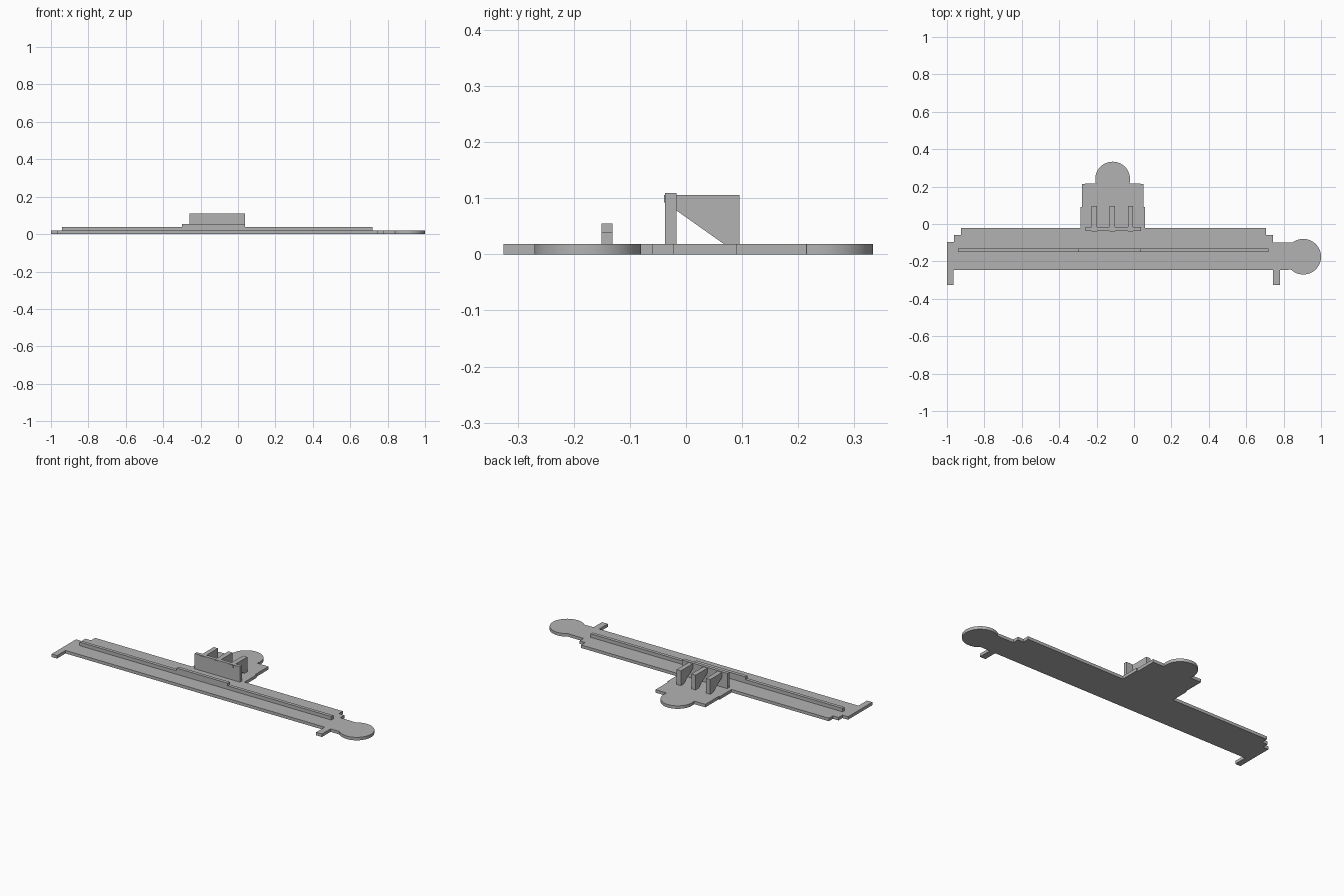
import bpy, bmesh, math

cube = bpy.data.objects.get("Cube")
if cube:
    bpy.data.objects.remove(cube, do_unlink=True)

grey = bpy.data.materials.new("plain grey")
grey.use_nodes = True
COLOUR = (0.45, 0.45, 0.45, 1)
grey.diffuse_color = COLOUR
grey.node_tree.nodes["Principled BSDF"].inputs["Base Color"].default_value = COLOUR


def prism(name, points, shift):
    """Solid made by sweeping a closed outline along a vector."""
    bm = bmesh.new()
    face = bm.faces.new([bm.verts.new(p) for p in points])
    swept = bmesh.ops.extrude_face_region(bm, geom=[face])["geom"]
    verts = [v for v in swept if isinstance(v, bmesh.types.BMVert)]
    bmesh.ops.translate(bm, verts=verts, vec=shift)
    bmesh.ops.recalc_face_normals(bm, faces=bm.faces)
    mesh = bpy.data.meshes.new(name)
    bm.to_mesh(mesh)
    bm.free()
    mesh.materials.append(grey)
    obj = bpy.data.objects.new(name, mesh)
    bpy.context.collection.objects.link(obj)
    return obj


def box(name, x0, x1, y0, y1, z0, z1):
    outline = [(x0, y0, z0), (x1, y0, z0), (x1, y1, z0), (x0, y1, z0)]
    return prism(name, outline, (0, 0, z1 - z0))


def arc(cx, cy, r, start, end, steps=48):
    angles = [math.radians(start + (end - start) * i / steps) for i in range(steps + 1)]
    return [(cx + r * math.cos(a), cy + r * math.sin(a)) for a in angles]


# Base plate: stepped ends, two feet, a rear tongue and two round lobes
BASE = 0.018
outline = [(-0.965, -0.245), (-0.965, -0.325), (-1, -0.325), (-1, -0.097),
           (-0.963, -0.097), (-0.963, -0.06), (-0.926, -0.06), (-0.926, -0.022),
           (-0.285, -0.022), (-0.285, 0.09), (-0.278, 0.09), (-0.278, 0.215)]
outline += arc(-0.114, 0.24, 0.093, 195, -15)
outline += [(0.05, 0.215), (0.05, 0.09), (0.058, 0.09), (0.058, -0.022),
            (0.706, -0.022), (0.706, -0.06), (0.743, -0.06), (0.743, -0.098)]
outline += arc(0.905, -0.175, 0.095, 127, -133)
outline += [(0.781, -0.245), (0.781, -0.325), (0.743, -0.325), (0.743, -0.245)]
base = prism("base_plate", [(x, y, 0) for x, y in outline], (0, 0, BASE))

# Long rail with a raised middle section
rail = [(-0.94, BASE), (0.72, BASE), (0.72, 0.039), (0.038, 0.039),
        (0.038, 0.055), (-0.3, 0.055), (-0.3, 0.039), (-0.94, 0.039)]
prism("long_rail", [(x, -0.151, z) for x, z in rail], (0, 0.02, 0))

# Upright panel
box("upright_panel", -0.26, 0.038, -0.037, -0.017, BASE, 0.109)

# Ribs behind the panel, each with a tab through it
rib = [(-0.039, 0.106), (0.095, 0.106), (0.095, BASE), (0.068, BASE),
       (-0.017, 0.078), (-0.017, 0.092), (-0.039, 0.092)]
for side, x in (("right", -0.226), ("middle", -0.13), ("left", -0.033)):
    prism(side + "_rib", [(x, y, z) for y, z in rib], (0.028, 0, 0))

# Smooth the round lobes only
bpy.ops.object.select_all(action='DESELECT')
base.select_set(True)
bpy.context.view_layer.objects.active = base
bpy.ops.object.shade_smooth_by_angle(angle=math.radians(20))
